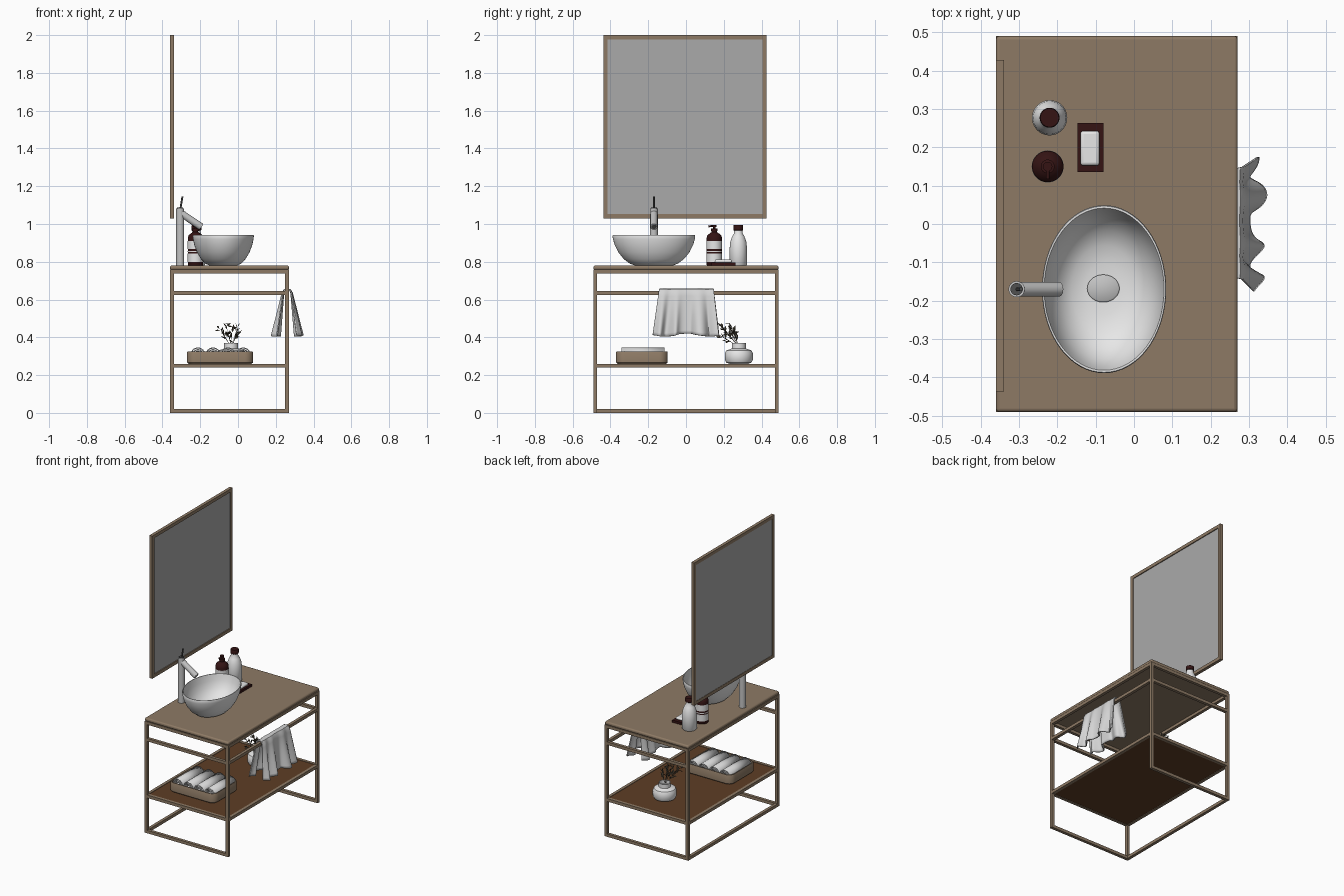
import bpy, bmesh, math, random
from mathutils import Vector

if "Cube" in bpy.data.objects:
    bpy.data.objects.remove(bpy.data.objects["Cube"])
random.seed(4)

def mat(name, r, g, b):
    m = bpy.data.materials.new(name)
    m.diffuse_color = (r, g, b, 1)
    m.use_nodes = True
    m.node_tree.nodes["Principled BSDF"].inputs["Base Color"].default_value = m.diffuse_color
    return m

WOOD = mat("beige wood", .27, .195, .13)
SHELF = mat("brown shelf", .11, .047, .018)
WHITE = mat("white ceramic", .8, .8, .8)
TOWEL = mat("towel cloth", .66, .66, .66)
STEEL = mat("brushed steel", .55, .55, .55)
GLASS = mat("mirror glass", .4, .4, .4)
DARK = mat("dark brown glass", .035, .007, .007)
LEAF = mat("dry leaf", .09, .075, .05)
BLACK = mat("dark metal", .08, .08, .08)

def finish(name, bm, m, smooth=True):
    bmesh.ops.recalc_face_normals(bm, faces=bm.faces)
    me = bpy.data.meshes.new(name)
    bm.to_mesh(me)
    bm.free()
    me.materials.append(m)
    ob = bpy.data.objects.new(name, me)
    bpy.context.collection.objects.link(ob)
    if smooth:
        bpy.ops.object.select_all(action='DESELECT')
        ob.select_set(True)
        bpy.context.view_layer.objects.active = ob
        bpy.ops.object.shade_smooth_by_angle(angle=math.radians(40))
    return ob

def box(name, x, y, z, m, bevel=0, seg=3):
    bm = bmesh.new()
    bmesh.ops.create_cube(bm, size=1)
    for v in bm.verts:
        v.co = [a[0] + (c + .5) * (a[1] - a[0]) for a, c in zip((x, y, z), v.co)]
    ob = finish(name, bm, m, bevel > 0)
    if bevel:
        b = ob.modifiers.new("round", 'BEVEL')
        b.width, b.segments = bevel, seg
    return ob

def lathe(name, prof, at, m, sx=1, sy=1, n=40):
    """Spin (radius, height) points about a vertical axis at (x, y)."""
    bm = bmesh.new()
    rings = []
    for r, z in prof:
        rings.append([bm.verts.new((at[0] + r * sx * math.cos(2 * math.pi * i / n),
                                    at[1] + r * sy * math.sin(2 * math.pi * i / n), z)) for i in range(n)])
    for a, b in zip(rings, rings[1:]):
        for i in range(n):
            bm.faces.new((a[i], a[(i + 1) % n], b[(i + 1) % n], b[i]))
    bm.faces.new(rings[0])
    bm.faces.new(rings[-1])
    return finish(name, bm, m)

def rod(name, p, q, r, m, n=24):
    p, q = Vector(p), Vector(q)
    bm = bmesh.new()
    bmesh.ops.create_cone(bm, cap_ends=True, segments=n, radius1=r, radius2=r, depth=(q - p).length)
    rot = (q - p).to_track_quat('Z', 'Y')
    for v in bm.verts:
        v.co = rot @ v.co + (p + q) / 2
    return finish(name, bm, m)

# Counter top
X0, X1, Y, T = -.36, .27, .49, .02
box("counter_top", (X0, X1), (-Y, Y), (.757, .78), WOOD, .009)

# Frame: legs and rails
for sx, x in (("back", X0), ("front", X1 - T)):
    for sy, y in (("left", -Y), ("right", Y - T)):
        box(f"{sx}_{sy}_leg", (x, x + T), (y, y + T), (0, .758), WOOD)
for sy, y in (("left", -Y), ("right", Y - T)):
    for i, z in enumerate((0, .24, .625, .738)):
        box(f"{sy}_rail_{i}", (X0 + T, X1 - T), (y, y + T), (z, z + T), WOOD)
for name, x, z in (("back_floor", X0, 0), ("back_shelf", X0, .24), ("back_top", X0, .738),
                   ("front_shelf", X1 - T, .24), ("towel", X1 - T, .625), ("front_top", X1 - T, .738)):
    box(name + "_rail", (x, x + T), (-Y + T, Y - T), (z, z + T), WOOD)
box("shelf_panel", (X0 + T, X1 - T), (-Y + T, Y - T), (.243, .257), SHELF)

# Mirror
MX, MY0, MY1, Z0, Z1, W = (X0, X0 + .021), -.437, .427, 1.03, 2.0, .022
box("mirror_left", MX, (MY0, MY0 + W), (Z0, Z1), WOOD)
box("mirror_right", MX, (MY1 - W, MY1), (Z0, Z1), WOOD)
box("mirror_bottom", MX, (MY0 + W, MY1 - W), (Z0, Z0 + W), WOOD)
box("mirror_top", MX, (MY0 + W, MY1 - W), (Z1 - W, Z1), WOOD)
box("mirror_glass", (X0 + .002, X0 + .015), (MY0 + W, MY1 - W), (Z0 + W, Z1 - W), GLASS)

# Oval basin with drain
prof = [(.45, .78), (.58, .79), (.73, .815), (.86, .85), (.95, .89), (.99, .92), (1, .936), (.99, .942),
        (.965, .942), (.95, .932), (.92, .90), (.83, .86), (.70, .827), (.52, .805), (.3, .796), (.1, .794)]
lathe("basin", prof, (-.078, -.17), WHITE, .162, .219, 64)
lathe("drain", [(1, .794), (1, .802), (.9, .805)], (-.08, -.168), STEEL, .042, .036)

# Faucet
rod("faucet_body", (-.306, -.17, .78), (-.306, -.17, 1.083), .021, STEEL, 32)
rod("faucet_spout", (-.306, -.17, 1.06), (-.195, -.17, .985), .019, STEEL)
rod("faucet_aerator", (-.196, -.17, .986), (-.193, -.17, .984), .013, BLACK)
rod("faucet_cap", (-.306, -.17, 1.083), (-.306, -.17, 1.088), .016, BLACK)
rod("faucet_handle", (-.304, -.17, 1.085), (-.294, -.17, 1.145), .005, BLACK, 12)

# Brown pump bottle with label bands
c = (-.225, .15)
lathe("pump_bottle", [(.038, .78), (.041, .785), (.041, .925), (.037, .94), (.022, .952), (.014, .957),
                      (.014, .962), (.018, .962), (.018, .975), (.006, .977), (.006, .988)], c, DARK)
for i, (a, b) in enumerate(((.80, .845), (.852, .858), (.868, .91))):
    lathe(f"label_band_{i}", [(.0405, a), (.0418, a), (.0418, b), (.0405, b)], c, WHITE)
rod("pump_head", (c[0], c[1], .984), (c[0], c[1], .996), .012, DARK)
rod("pump_nozzle", (c[0], c[1], .991), (c[0], c[1] - .032, .987), .005, DARK, 12)

# White bottle with dark cap
c = (-.22, .277)
lathe("white_bottle", [(.042, .78), (.046, .785), (.046, .87), (.043, .905), (.032, .935), (.023, .95),
                       (.022, .968)], c, WHITE)
lathe("bottle_cap", [(.024, .966), (.026, .968), (.026, .99), (.024, .994)], c, DARK)

# Soap and dish
box("soap_dish", (-.147, -.08), (.135, .263), (.78, .796), DARK)
box("soap", (-.14, -.09), (.152, .243), (.794, .812), WHITE, .0085)

# Shelf tray: rounded rectangle walls with a floor
def rrect(bm, x, y, r, z, n=8):
    out = []
    for k, (cx, cy) in enumerate(((x[1] - r, y[1] - r), (x[0] + r, y[1] - r), (x[0] + r, y[0] + r), (x[1] - r, y[0] + r))):
        for i in range(n + 1):
            a = math.pi / 2 * (k + i / n)
            out.append(bm.verts.new((cx + r * math.cos(a), cy + r * math.sin(a), z)))
    return out

bm = bmesh.new()
loops = []
for d, z in ((.008, .26), (0, .267), (0, .32), (.003, .325), (.009, .325), (.012, .32), (.012, .272)):
    loops.append(rrect(bm, (-.27 + d, .08 - d), (-.37 + d, -.097 - d), .045 - d, z))
for a, b in zip(loops, loops[1:]):
    for i in range(len(a)):
        j = (i + 1) % len(a)
        bm.faces.new((a[i], a[j], b[j], b[i]))
bm.faces.new(loops[0])
bm.faces.new(loops[-1])
finish("tray", bm, WOOD)

# Rolled towels: spiral sheets in the tray
for k in range(4):
    cx, cz, N = -.214 + k * .08, .312, 60
    bm = bmesh.new()
    prev = None
    for i in range(N + 1):
        t = i / N
        a = -t * 3 * 2 * math.pi - .9
        r = .008 + .027 * t
        row = [bm.verts.new((cx + 1.1 * r * math.cos(a), y, cz + r * math.sin(a))) for y in (-.342, -.115)]
        if prev:
            bm.faces.new((prev[0], prev[1], row[1], row[0]))
        prev = row
    ob = finish(f"rolled_towel_{k}", bm, TOWEL)
    s = ob.modifiers.new("thick", 'SOLIDIFY')
    s.thickness, s.offset = .006, 0

# Vase
V = (-.036, .28)
lathe("vase", [(.05, .26), (.066, .266), (.074, .282), (.074, .315), (.066, .331), (.045, .338), (.037, .341),
               (.037, .369), (.033, .369), (.032, .345), (.01, .343)], V, WHITE)

# Dry twigs leaning out of the vase
bm = bmesh.new()
def leaf(p, d, L, w):
    side = d.cross(Vector((random.uniform(-1, 1), random.uniform(-1, 1), random.uniform(-1, 1)))).normalized() * w
    nrm = d.cross(side).normalized() * w * .35
    mid = p + d * L * .5
    ring = [bm.verts.new(mid + o) for o in (side, nrm, -side, -nrm)]
    ends = [bm.verts.new(p), bm.verts.new(p + d * L)]
    for e in ends:
        for i in range(4):
            bm.faces.new((e, ring[i], ring[(i + 1) % 4]))
base = Vector((V[0], V[1], .35))
for tip in ((-.10, .20, .45), (-.065, .235, .475), (-.03, .22, .46), (.0, .185, .46), (-.05, .165, .42), (.005, .25, .435)):
    d = Vector(tip) - base
    leaf(base, d.normalized(), d.length, .003)
    for j in range(9):
        p = base + d * (.4 + .07 * j)
        dr = (d.normalized() + Vector([random.uniform(-.9, .9) for _ in range(3)])).normalized()
        leaf(p, dr, .032, .006)
finish("twigs", bm, LEAF, False)

# Hanging towel: pleated sheet draped over the front rail
bm = bmesh.new()
NU, NV = 72, 30
grid = []
for i in range(NU + 1):
    u = i / NU
    row = []
    for j in range(NV + 1):
        s = 2 * j / NV - 1                     # -1 back hem, 0 over rail, 1 front hem
        t = abs(s)
        y = (-.14 + .285 * u) + t * (-.035 + .06 * u)
        fold = .5 + .5 * math.sin(u * 6.5 * math.pi + (0 if s > 0 else 2) + .6 * math.sin(5 * u))
        big = .6 + .4 * math.sin(u * 3.3 * math.pi - .6)
        z = .654 - .242 * max(0, t - .06) / .94 - .008 * math.sin(u * 9) * t
        out = .018 * min(1, t / .1) + t * (.022 + .055 * fold * big)
        row.append(bm.verts.new((.26 + math.copysign(out, s) * (1 if s > 0 else .9), y + .006 * t * math.sin(u * 26), z)))
    grid.append(row)
for a, b in zip(grid, grid[1:]):
    for j in range(NV):
        bm.faces.new((a[j], a[j + 1], b[j + 1], b[j]))
ob = finish("hanging_towel", bm, TOWEL)
s = ob.modifiers.new("thick", 'SOLIDIFY')
s.thickness, s.offset = .007, 0
